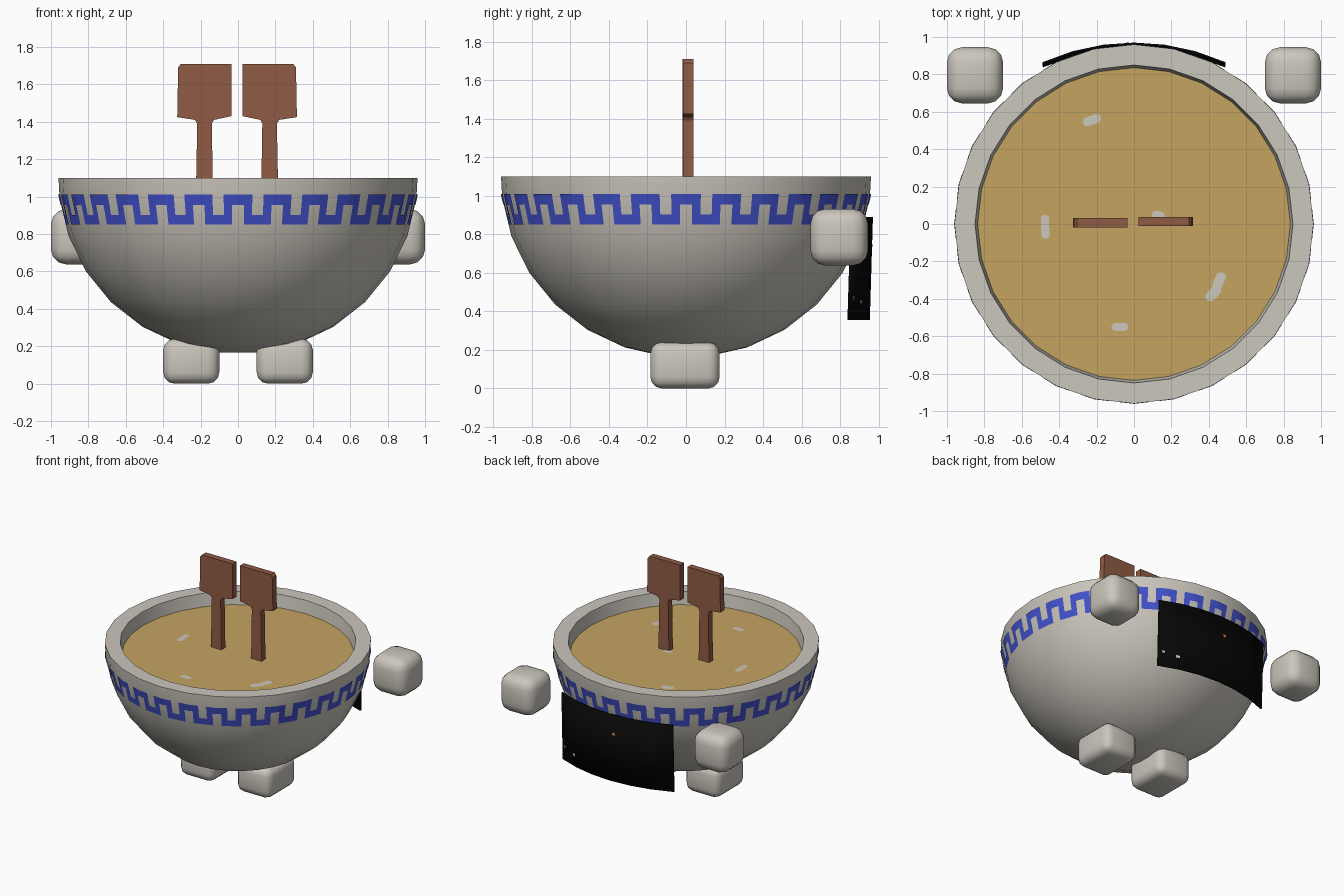
import bpy, bmesh, math
from mathutils import Vector

cube = bpy.data.objects.get("Cube")
if cube:
    bpy.data.objects.remove(cube, do_unlink=True)


def material(name, rgb):
    m = bpy.data.materials.new(name)
    m.use_nodes = True
    m.diffuse_color = (*rgb, 1)
    bsdf = next(n for n in m.node_tree.nodes if n.type == 'BSDF_PRINCIPLED')
    bsdf.inputs["Base Color"].default_value = (*rgb, 1)
    return m


CLAY = material("pale clay", (0.60, 0.57, 0.51))
SOUP = material("golden broth", (0.56, 0.37, 0.12))
BLUE = material("blue glaze", (0.055, 0.085, 0.62))
WOOD = material("brown wood", (0.28, 0.105, 0.06))
BLACK = material("black cloth", (0.002, 0.002, 0.002))
ORANGE = material("orange fleck", (0.6, 0.2, 0.05))

SIDES = 28
STEP = math.tau / SIDES
RADIUS, RIM, DEPTH = 0.96, 1.10, 0.94


def finish(name, bm, mat, smooth=None, weld=True):
    if weld:
        bmesh.ops.remove_doubles(bm, verts=bm.verts, dist=1e-5)
    mesh = bpy.data.meshes.new(name)
    bm.to_mesh(mesh)
    bm.free()
    mesh.materials.append(mat)
    ob = bpy.data.objects.new(name, mesh)
    bpy.context.collection.objects.link(ob)
    if smooth is not None:
        bpy.ops.object.select_all(action='DESELECT')
        ob.select_set(True)
        bpy.context.view_layer.objects.active = ob
        bpy.ops.object.shade_smooth_by_angle(angle=math.radians(smooth))
    return ob


def rim_point(i, r, z):
    a = -math.pi / 2 + i * STEP
    return Vector((r * math.cos(a), r * math.sin(a), z))


# Bowl: faceted hemisphere with a flat lip and a short inner wall
profile = [(0.83, 0.96), (0.85, RIM), (RADIUS, RIM)]
for k in range(7):
    a = STEP * (k + 0.5)
    profile.append((RADIUS * math.cos(a), RIM - DEPTH * math.sin(a)))
bm = bmesh.new()
rings = [[bm.verts.new(rim_point(i, r, z)) for i in range(SIDES)] for r, z in profile]
for up, low in zip(rings, rings[1:]):
    for i in range(SIDES):
        j = (i + 1) % SIDES
        bm.faces.new((up[i], low[i], low[j], up[j]))
bm.faces.new(rings[-1][::-1])
bmesh.ops.recalc_face_normals(bm, faces=bm.faces)
finish("bowl", bm, CLAY, 30)

# Broth surface
bm = bmesh.new()
bm.faces.new([bm.verts.new(rim_point(i, 0.84, 1.0)) for i in range(SIDES)])
finish("broth", bm, SOUP)

# Meander band: one repeat on each facet, just proud of the wall
LOW, LOW_TOP, HIGH_BOTTOM, HIGH = 0.85, 0.902, 0.955, 1.01


def band_point(i, t, z):
    r = 0.958 + (z - 0.995) * 0.233
    return rim_point(i, r, z).lerp(rim_point(i + 1, r, z), t)


columns = [(0, 0.15, 'top'), (0.15, 0.36, 'leg'), (0.36, 0.64, 'bottom'),
           (0.64, 0.85, 'leg'), (0.85, 1, 'top')]
spans = {'top': [(HIGH_BOTTOM, HIGH)], 'bottom': [(LOW, LOW_TOP)],
         'leg': [(LOW, LOW_TOP), (LOW_TOP, HIGH_BOTTOM), (HIGH_BOTTOM, HIGH)]}
bm = bmesh.new()
for i in range(SIDES):
    for t0, t1, kind in columns:
        for z0, z1 in spans[kind]:
            corners = ((t0, z0), (t1, z0), (t1, z1), (t0, z1))
            bm.faces.new([bm.verts.new(band_point(i, t, z)) for t, z in corners])
finish("meander_band", bm, BLUE, 30)


# Rounded blocks for hands and feet
def rounded_block(name, centre, size, bevel):
    bm = bmesh.new()
    bmesh.ops.create_cube(bm, size=1)
    for v in bm.verts:
        v.co = Vector(c * s for c, s in zip(v.co, size)) + Vector(centre)
    bmesh.ops.bevel(bm, geom=bm.edges[:], offset=bevel, segments=3,
                    profile=0.5, affect='EDGES')
    finish(name, bm, CLAY, 60)


for side, label in ((1, "left"), (-1, "right")):
    rounded_block(label + "_hand", (side * 0.85, 0.795, 0.785), (0.30, 0.30, 0.295), 0.08)
    rounded_block(label + "_foot", (side * 0.25, -0.005, 0.12), (0.30, 0.36, 0.24), 0.06)

# Wooden paddles: half outlines extruded through their thickness
outline = [(0.133, 0.96), (0.14, 1.39), (0.13, 1.41), (0.035, 1.43), (0.035, 1.71),
           (0.305, 1.71), (0.32, 1.69), (0.325, 1.425), (0.23, 1.41), (0.218, 1.39),
           (0.226, 0.96)]
for side, label, shift, y in ((1, "left", -0.01, -0.012), (-1, "right", 0, -0.018)):
    bm = bmesh.new()
    face = bm.faces.new([bm.verts.new((side * x + shift, y, z)) for x, z in outline])
    new = bmesh.ops.extrude_face_region(bm, geom=[face])["geom"]
    moved = [g for g in new if isinstance(g, bmesh.types.BMVert)]
    bmesh.ops.translate(bm, verts=moved, vec=(0, 0.05, 0))
    bmesh.ops.recalc_face_normals(bm, faces=bm.faces)
    finish(label + "_paddle", bm, WOOD)


# Curved cloth panel behind the bowl
def cloth_point(x, z, lift=0):
    bend = 1.195 - math.sqrt(1.195 ** 2 - x * x)
    return Vector((x, 0.97 - bend - (0.89 - z) * 0.03 + lift, z))


bm = bmesh.new()
for k in range(6):
    x0, x1 = -0.49 + k * 0.98 / 6, -0.49 + (k + 1) * 0.98 / 6
    corners = ((x1, 0.355), (x0, 0.355), (x0, 0.89), (x1, 0.89))
    bm.faces.new([bm.verts.new(cloth_point(x, z)) for x, z in corners])
cloth = finish("back_cloth", bm, BLACK, 30)
solid = cloth.modifiers.new("thickness", 'SOLIDIFY')
solid.thickness = 0.012

# Tiny flecks on the cloth
for n, (x, z, w, mat) in enumerate(((-0.04, 0.74, 0.012, ORANGE),
                                    (0.455, 0.47, 0.01, CLAY), (0.35, 0.45, 0.015, CLAY))):
    bm = bmesh.new()
    for dx, dz in ((1, -1), (-1, -1), (-1, 1), (1, 1)):
        bm.verts.new(cloth_point(x + dx * w, z + dz * 0.01, 0.004))
    bm.faces.new(bm.verts)
    finish("cloth_fleck_%d" % n, bm, mat)


# Pale slivers floating on the broth: flat capsules
def sliver(name, x, y, length, width, angle):
    bm = bmesh.new()
    turn = math.radians(angle)
    for k in range(12):
        a = math.tau * (k + 0.5) / 12
        u = math.cos(a) * width / 2 + math.copysign((length - width) / 2, math.cos(a))
        v = math.sin(a) * width / 2
        bm.verts.new((x + u * math.cos(turn) - v * math.sin(turn),
                      y + u * math.sin(turn) + v * math.cos(turn), 1.004))
    bm.verts.ensure_lookup_table()
    bm.faces.new(bm.verts)
    finish(name, bm, CLAY)


for n, spec in enumerate(((-0.225, 0.555, 0.10, 0.05, 18), (-0.475, -0.015, 0.13, 0.045, 92),
                          (0.455, -0.305, 0.10, 0.055, 65), (0.425, -0.37, 0.10, 0.055, 48),
                          (-0.075, -0.55, 0.09, 0.045, 0), (0.13, 0.045, 0.07, 0.05, -20))):
    sliver("sliver_%d" % n, *spec)
